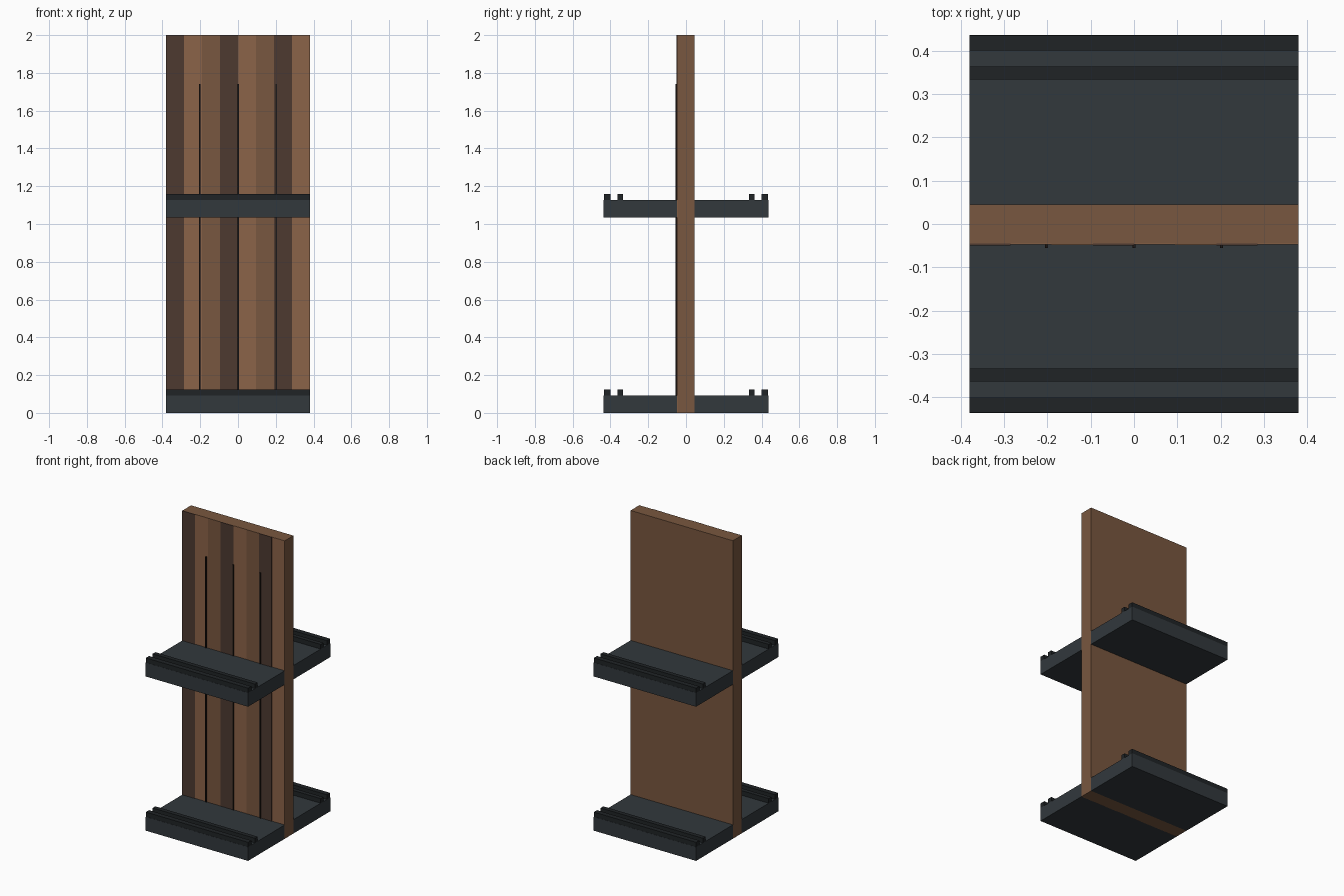
import bpy

if "Cube" in bpy.data.objects:
    bpy.data.objects.remove(bpy.data.objects["Cube"])


def material(name, rgb):
    m = bpy.data.materials.new(name)
    m.diffuse_color = (*rgb, 1.0)
    m.use_nodes = True
    m.node_tree.nodes["Principled BSDF"].inputs["Base Color"].default_value = m.diffuse_color
    return m


wood = material("wood", (0.19, 0.095, 0.05))
light = material("light_wood", (0.26, 0.125, 0.065))
dark = material("dark_wood", (0.075, 0.042, 0.03))
metal = material("dark_metal", (0.032, 0.04, 0.046))
black = material("black_metal", (0.014, 0.017, 0.019))
crack = material("crack", (0.012, 0.008, 0.006))


def box(name, x, y, z, mat):
    """Box from (min, max) ranges along each axis."""
    corners = [(a, b, c) for a in x for b in y for c in z]
    faces = [(0, 1, 3, 2), (4, 6, 7, 5), (0, 4, 5, 1),
             (2, 3, 7, 6), (0, 2, 6, 4), (1, 5, 7, 3)]
    mesh = bpy.data.meshes.new(name)
    mesh.from_pydata(corners, [], faces)
    mesh.materials.append(mat)
    ob = bpy.data.objects.new(name, mesh)
    bpy.context.collection.objects.link(ob)
    return ob


W = 0.38

# Upright panel
box("upright_panel", (-W, W), (-0.045, 0.045), (0, 2), wood)

# Front planks in a repeating three-tone pattern
tones = [(dark, 0.0495), (light, 0.047), (wood, 0.048)]
step = 2 * W / 8
for i in range(8):
    mat, depth = tones[i % 3]
    x = -W + i * step
    box(f"plank_{i + 1}", (x, x + step), (-depth, -0.045), (0, 2), mat)

# Thin vertical seams on the planks
for i, x in enumerate((-0.202, 0.0, 0.202)):
    box(f"seam_{i + 1}", (x - 0.004, x + 0.004), (-0.055, -0.047), (0.09, 1.74), crack)

# Two levels of shelves on both sides, each with two raised rails
for level, z in (("lower", 0.0), ("upper", 1.035)):
    for side, s in (("front", -1), ("back", 1)):
        def span(a, b):
            return tuple(sorted((s * a, s * b)))
        top = z + 0.093
        box(f"{level}_{side}_shelf", (-W, W), span(0.045, 0.436), (z, top), metal)
        box(f"{level}_{side}_outer_rail", (-W, W), span(0.401, 0.435), (top, top + 0.031), black)
        box(f"{level}_{side}_inner_rail", (-W, W), span(0.334, 0.363), (top, top + 0.031), black)
